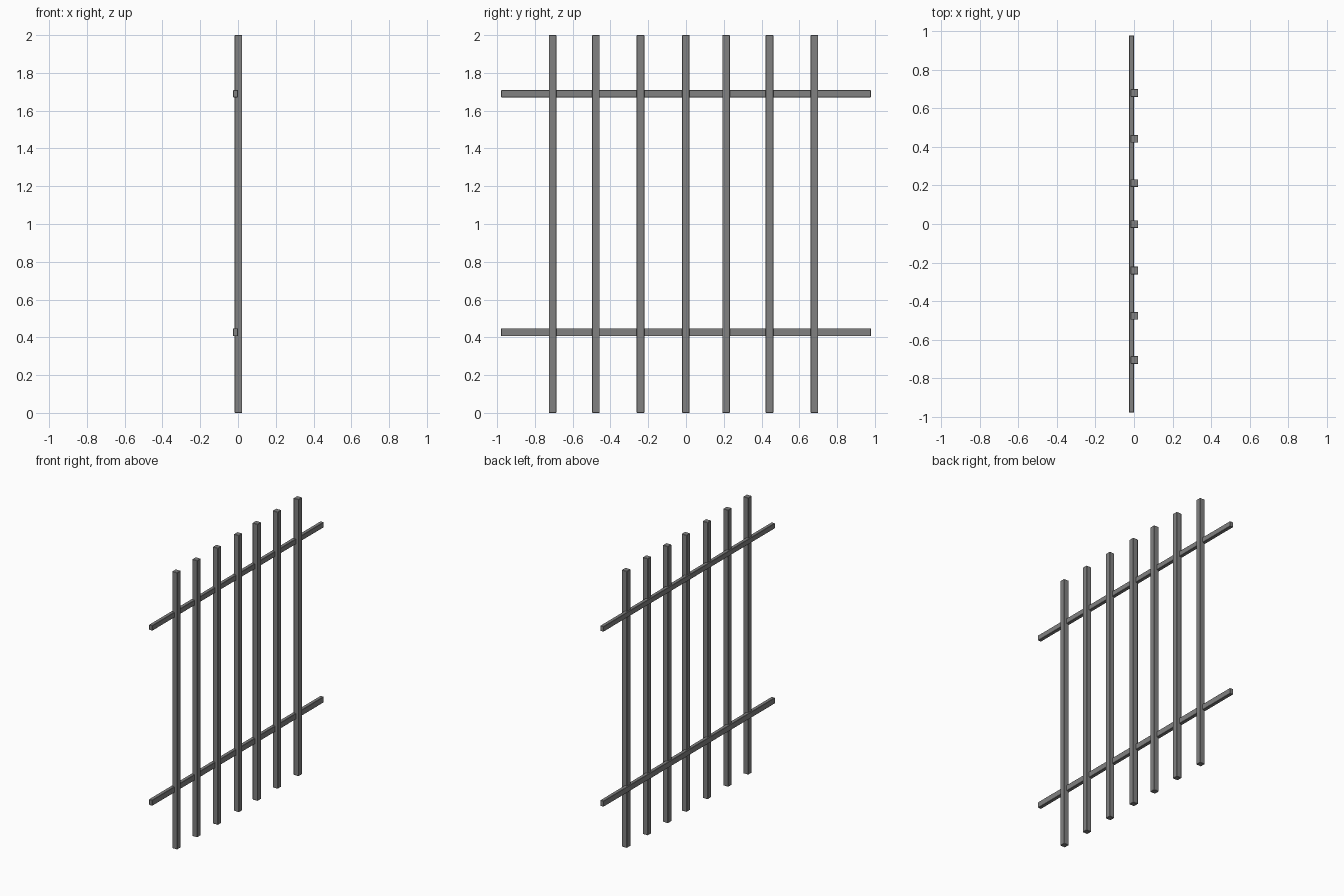
import bpy

# Remove the default cube
cube = bpy.data.objects.get("Cube")
if cube:
    bpy.data.objects.remove(cube, do_unlink=True)

# Single grey metal colour
metal = bpy.data.materials.new("grey_metal")
metal.use_nodes = True
GREY = (0.22, 0.22, 0.22, 1)
metal.diffuse_color = GREY
metal.node_tree.nodes["Principled BSDF"].inputs["Base Color"].default_value = GREY


def bar(name, centre, size):
    """Square metal bar with finely eased edges."""
    bpy.ops.mesh.primitive_cube_add(size=1, location=centre)
    ob = bpy.context.object
    ob.name = name
    ob.scale = size
    bpy.ops.object.transform_apply(location=False, rotation=False, scale=True)
    ob.data.materials.append(metal)
    bevel = ob.modifiers.new("eased_edges", "BEVEL")
    bevel.width = 0.002
    bevel.segments = 1
    return ob


# Upright bars
for i, y in enumerate((-0.706, -0.477, -0.241, -0.001, 0.212, 0.442, 0.68)):
    bar(f"upright_bar_{i + 1}", (0.002, y, 1), (0.04, 0.04, 2))

# Horizontal rails, set into the right-hand side of the uprights
for name, z, height in (("lower_rail", 0.427, 0.042), ("upper_rail", 1.69, 0.038)):
    bar(name, (-0.013, 0, z), (0.026, 1.957, height))
